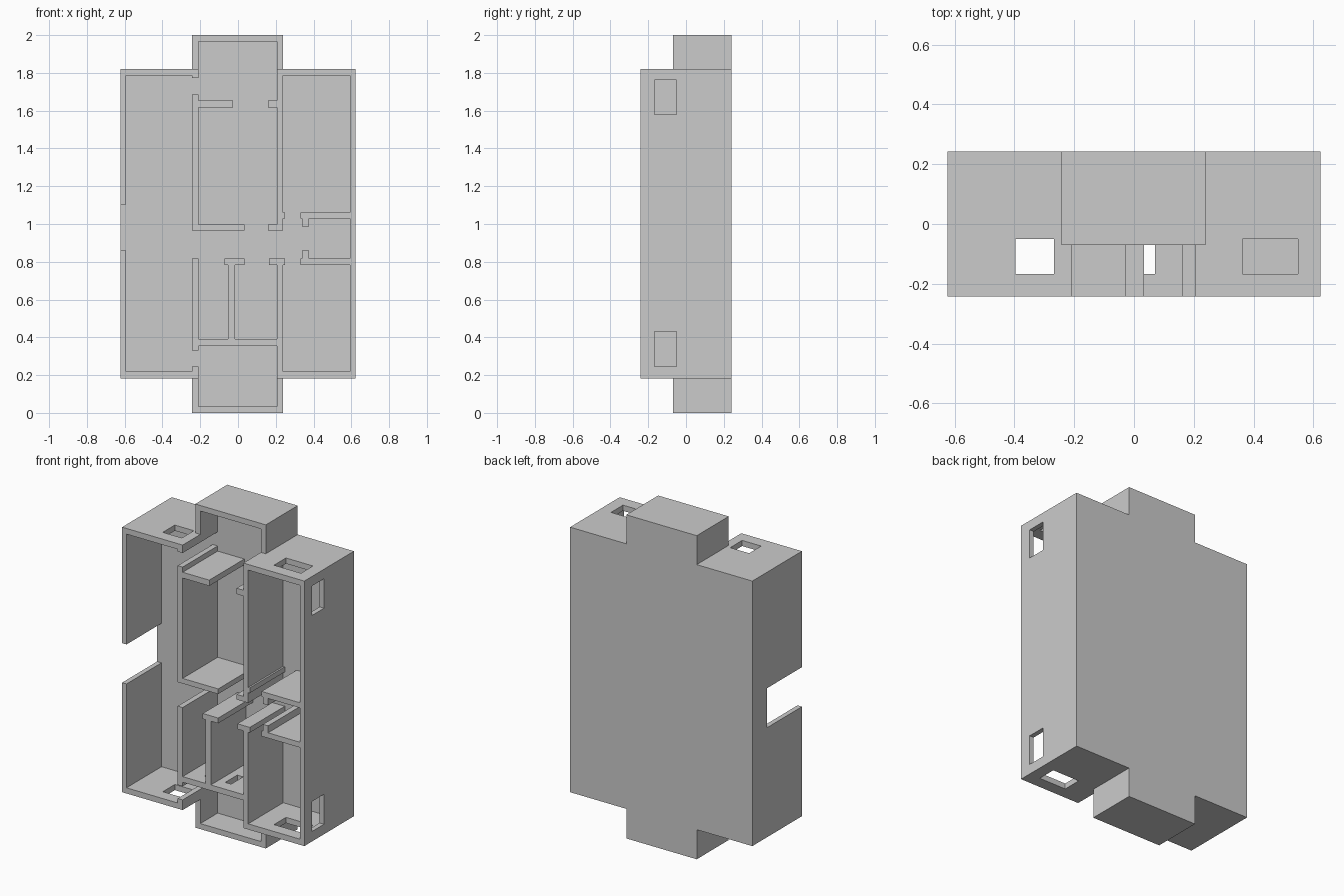
import bpy
import bmesh

FRONT, FLOOR, BACK = -0.242, 0.10, 0.242   # depth levels (y)
LOW, HIGH = 0.183, 1.821                   # ends of the main body (z)
WIN_Y = (-0.167, -0.05)                    # depth range of every window


def finish(name, bm):
    bmesh.ops.recalc_face_normals(bm, faces=bm.faces)
    mesh = bpy.data.meshes.new(name)
    bm.to_mesh(mesh)
    bm.free()
    obj = bpy.data.objects.new(name, mesh)
    bpy.context.scene.collection.objects.link(obj)
    return obj


def extrude_plan(name, plan, y0, y1):
    """Extrude an (x, z) outline from y0 to y1."""
    bm = bmesh.new()
    face = bm.faces.new([bm.verts.new((x, y0, z)) for x, z in plan])
    grown = bmesh.ops.extrude_face_region(bm, geom=[face])["geom"]
    verts = [g for g in grown if isinstance(g, bmesh.types.BMVert)]
    bmesh.ops.translate(bm, verts=verts, vec=(0, y1 - y0, 0))
    # keep the starting cap so the solid is closed
    if face not in bm.faces[:]:
        bm.faces.new([v for v in bm.verts if v not in verts])
    return finish(name, bm)


# Window cutters: one box per opening, (x0, x1, z0, z1)
windows = [(-0.112, -0.072, 0.33, 0.41), (0.03, 0.07, 0.33, 0.41)]
for z in (LOW, HIGH):
    windows += [(-0.397, -0.267, z - 0.06, z + 0.06),
                (0.363, 0.548, z - 0.06, z + 0.06)]
for z0, z1 in ((0.245, 0.43), (1.58, 1.762)):
    windows.append((0.575, 0.66, z0, z1))
bm = bmesh.new()
for x0, x1, z0, z1 in windows:
    cube = bmesh.ops.create_cube(bm, size=1)["verts"]
    bmesh.ops.scale(bm, verts=cube, vec=(x1 - x0, WIN_Y[1] - WIN_Y[0], z1 - z0))
    bmesh.ops.translate(bm, verts=cube,
                        vec=((x0 + x1) / 2, sum(WIN_Y) / 2, (z0 + z1) / 2))
cutter = finish("window_cutter", bm)
cutter.hide_render = True
cutter.hide_viewport = True


def cut_windows(obj):
    mod = obj.modifiers.new("windows", 'BOOLEAN')
    mod.operation = 'DIFFERENCE'
    mod.solver = 'EXACT'
    mod.object = cutter


# Thick floor slab with a bay at both ends
extrude_plan("floor_slab", [
    (-0.623, LOW), (-0.243, LOW), (-0.243, 0), (0.239, 0), (0.239, LOW), (0.623, LOW),
    (0.623, HIGH), (0.239, HIGH), (0.239, 2), (-0.243, 2), (-0.243, HIGH), (-0.623, HIGH),
], FLOOR, BACK)

# Low bay walls and L-shaped left outer walls, top and bottom
for end, edge, tip, s, door, stub in (("upper", HIGH, 2.0, -1, 1.104, 1.772),
                                      ("lower", LOW, 0.0, 1, 0.86, 0.246)):
    extrude_plan(end + "_bay_wall", [
        (-0.243, edge), (-0.243, tip), (0.239, tip), (0.239, edge),
        (0.206, edge), (0.206, tip + s * 0.034), (-0.209, tip + s * 0.034), (-0.209, edge),
    ], -0.07, FLOOR)
    inner = edge + s * 0.035
    cut_windows(extrude_plan(end + "_left_wall", [
        (-0.623, door), (-0.593, door), (-0.593, inner), (-0.243, inner),
        (-0.243, stub), (-0.209, stub), (-0.209, edge), (-0.623, edge),
    ], FRONT, FLOOR))

# Right-hand rooms: outer wall, inner wall and the small middle room
cut_windows(extrude_plan("right_walls", [
    (0.206, HIGH), (0.623, HIGH), (0.623, LOW), (0.206, LOW),
    (0.206, 0.784), (0.165, 0.784), (0.165, 0.817), (0.25, 0.817), (0.25, 0.784),
    (0.239, 0.784), (0.239, 0.218), (0.593, 0.218), (0.593, 0.784), (0.33, 0.784),
    (0.33, 0.817), (0.34, 0.817), (0.34, 0.86), (0.375, 0.86), (0.375, 0.817),
    (0.593, 0.817), (0.593, 1.029), (0.375, 1.029), (0.375, 0.987), (0.34, 0.987),
    (0.34, 1.029), (0.33, 1.029), (0.33, 1.061), (0.593, 1.061), (0.593, 1.786),
    (0.239, 1.786), (0.239, 1.061), (0.25, 1.061), (0.25, 1.029), (0.239, 1.029),
    (0.239, 0.965), (0.16, 0.965), (0.16, 0.997), (0.206, 0.997), (0.206, 1.617),
    (0.16, 1.617), (0.16, 1.653), (0.206, 1.653),
], FRONT, FLOOR))

# Two small lower rooms with a T-shaped divider
cut_windows(extrude_plan("lower_partitions", [
    (0.206, 0.355), (-0.209, 0.355), (-0.209, 0.33), (-0.243, 0.33), (-0.243, 0.817),
    (-0.209, 0.817), (-0.209, 0.39), (-0.053, 0.39), (-0.053, 0.784), (-0.072, 0.784),
    (-0.072, 0.817), (0.034, 0.817), (0.034, 0.784), (-0.016, 0.784), (-0.016, 0.39),
    (0.206, 0.39),
], FRONT, FLOOR))

# Bracket-shaped partition of the large central room
extrude_plan("central_partition", [
    (-0.243, 1.685), (-0.209, 1.685), (-0.209, 1.653), (-0.027, 1.653), (-0.027, 1.617),
    (-0.209, 1.617), (-0.209, 0.997), (0.034, 0.997), (0.034, 0.965), (-0.243, 0.965),
], FRONT, FLOOR)
